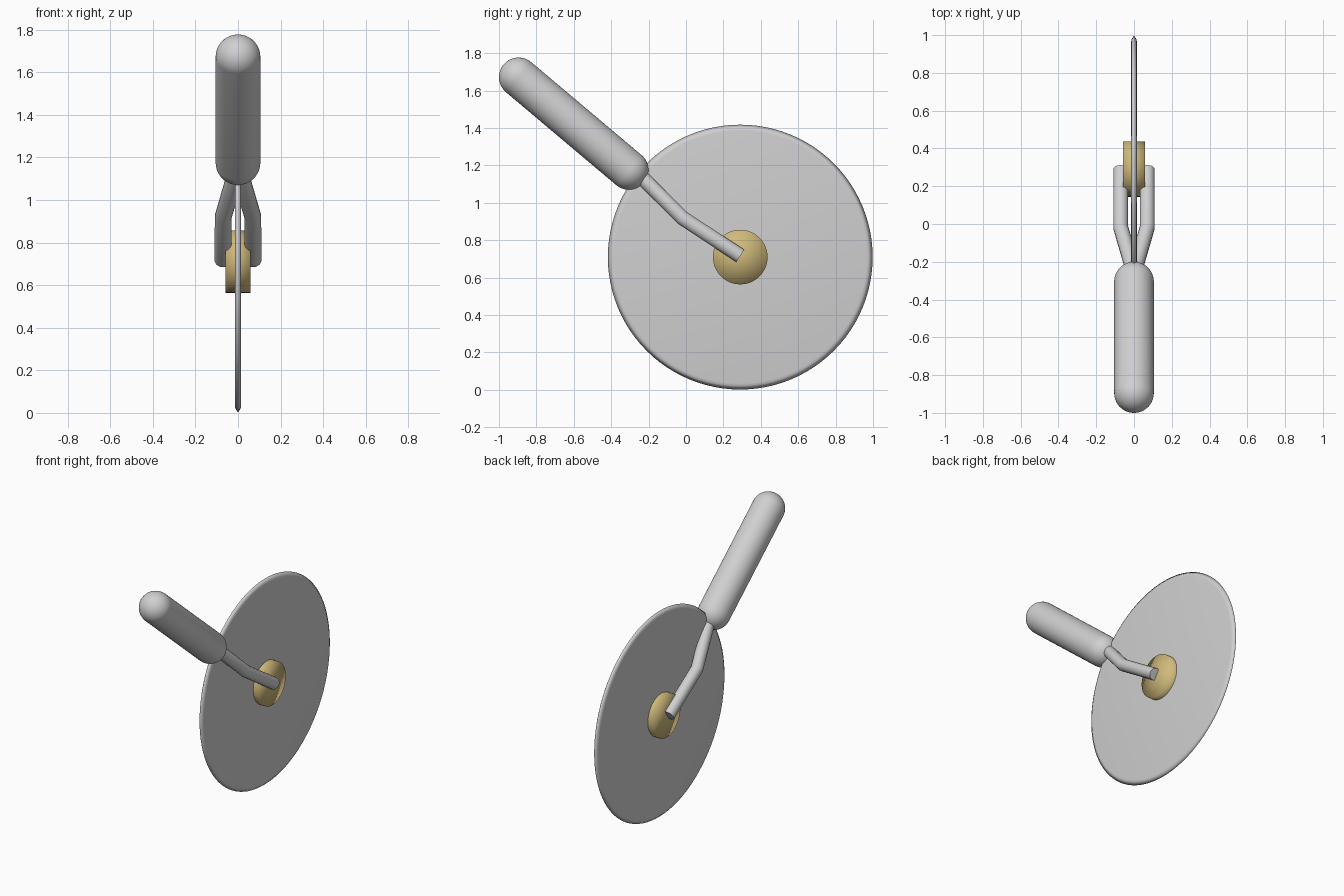
import bpy
import bmesh
from math import pi, sin, cos
from mathutils import Vector

cube = bpy.data.objects.get("Cube")
if cube:
    bpy.data.objects.remove(cube, do_unlink=True)


def make_material(name, rgb):
    mat = bpy.data.materials.new(name)
    mat.use_nodes = True
    mat.diffuse_color = (*rgb, 1)
    mat.node_tree.nodes["Principled BSDF"].inputs["Base Color"].default_value = (*rgb, 1)
    return mat


steel = make_material("steel grey", (0.63, 0.63, 0.64))
brass = make_material("brass", (0.63, 0.49, 0.2))


def lathe(name, profile, origin, axis, mat, segments=64):
    """Revolve (distance along axis, radius) points around an axis."""
    turn = Vector((0, 0, 1)).rotation_difference(Vector(axis))
    bm = bmesh.new()
    verts = [bm.verts.new((r, 0, h)) for h, r in profile]
    edges = [bm.edges.new(pair) for pair in zip(verts, verts[1:])]
    bmesh.ops.spin(bm, geom=verts + edges, cent=(0, 0, 0), axis=(0, 0, 1),
                   angle=2 * pi, steps=segments, use_merge=True)
    bmesh.ops.remove_doubles(bm, verts=bm.verts, dist=1e-5)
    bmesh.ops.recalc_face_normals(bm, faces=bm.faces)
    for face in bm.faces:
        face.smooth = True
    for v in bm.verts:
        v.co = turn @ v.co + Vector(origin)
    mesh = bpy.data.meshes.new(name)
    bm.to_mesh(mesh)
    bm.free()
    mesh.materials.append(mat)
    obj = bpy.data.objects.new(name, mesh)
    bpy.context.collection.objects.link(obj)
    return obj


centre = (0, 0.29, 0.71)

# Cutting wheel with a ground edge
lathe("blade", [(-0.015, 0), (-0.015, 0.675), (-0.013, 0.688), (0, 0.708),
                (0.013, 0.688), (0.015, 0.675), (0.015, 0)],
      centre, (1, 0, 0), steel, 96)

# Hub, softly shaded over its rim
lathe("hub", [(-0.058, 0), (-0.058, 0.146), (0.058, 0.146), (0.058, 0)],
      centre, (1, 0, 0), brass, 48)

# Round-ended handle
low, high, radius = Vector((0, -0.305, 1.175)), Vector((0, -0.895, 1.672)), 0.105
length = (high - low).length
steps = 12
arc = [i * pi / 2 / steps for i in range(steps + 1)]
capsule = [(-radius * cos(a), radius * sin(a)) for a in arc]
capsule += [(length + radius * sin(a), radius * cos(a)) for a in arc]
lathe("handle", capsule, low, (high - low).normalized(), steel, 48)

# Fork arms from the handle to the hub
for name, side in (("left_fork_arm", 1), ("right_fork_arm", -1)):
    path = [(0.0, -0.26, 1.16), (0.07, -0.02, 0.92), (0.07, 0.29, 0.717)]
    curve = bpy.data.curves.new(name, "CURVE")
    curve.dimensions = "3D"
    curve.bevel_depth = 0.04
    curve.bevel_resolution = 6
    curve.use_fill_caps = True
    spline = curve.splines.new("POLY")
    spline.points.add(len(path) - 1)
    for point, (x, y, z) in zip(spline.points, path):
        point.co = (side * x, y, z, 1)
    curve.materials.append(steel)
    arm = bpy.data.objects.new(name, curve)
    bpy.context.collection.objects.link(arm)
    bpy.ops.object.select_all(action="DESELECT")
    arm.select_set(True)
    bpy.context.view_layer.objects.active = arm
    bpy.ops.object.convert(target="MESH")
    bpy.ops.object.shade_smooth_by_angle()
